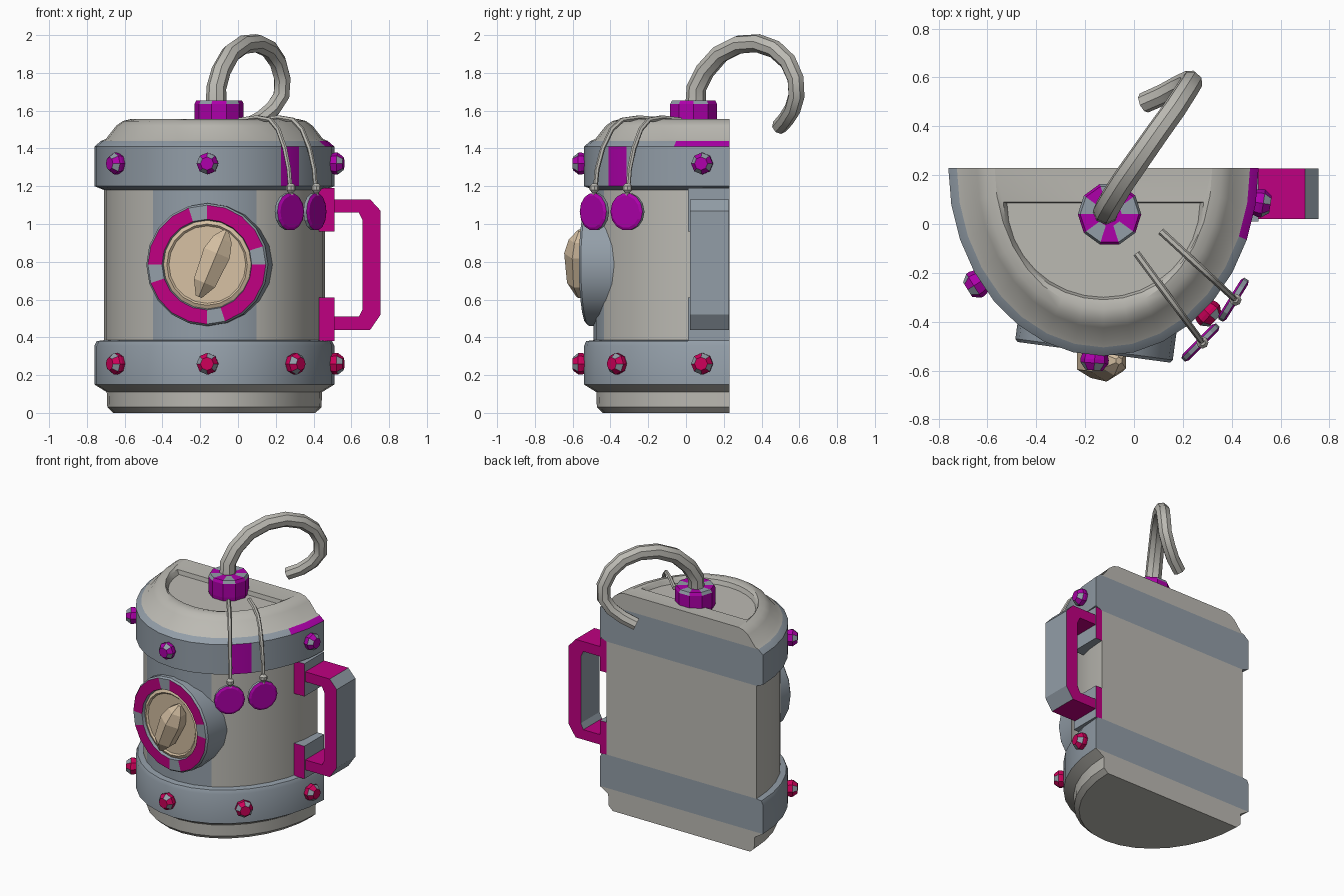
import bpy, bmesh
from math import pi, sin, cos, sqrt
from mathutils import Vector

if "Cube" in bpy.data.objects:
    bpy.data.objects.remove(bpy.data.objects["Cube"])


def material(name, rgb):
    m = bpy.data.materials.new(name)
    m.diffuse_color = (*rgb, 1)
    m.use_nodes = True
    m.node_tree.nodes["Principled BSDF"].inputs["Base Color"].default_value = m.diffuse_color
    return m


STONE = material("warm_grey", (0.50, 0.49, 0.45))
STEEL = material("blue_grey", (0.29, 0.34, 0.39))
PURPLE = material("purple", (0.42, 0.0, 0.40))
PINK = material("pink", (0.52, 0.0, 0.22))
RED = material("red", (0.60, 0.0, 0.10))
BEIGE = material("beige", (0.66, 0.52, 0.36))


def finish(obj, smooth):
    bpy.ops.object.select_all(action='DESELECT')
    obj.select_set(True)
    bpy.context.view_layer.objects.active = obj
    if smooth:
        bpy.ops.object.shade_smooth_by_angle(angle=0.6)
    return obj


def to_object(name, bm, mats, smooth):
    bmesh.ops.recalc_face_normals(bm, faces=bm.faces)
    me = bpy.data.meshes.new(name)
    bm.to_mesh(me)
    bm.free()
    for m in mats:
        me.materials.append(m)
    obj = bpy.data.objects.new(name, me)
    bpy.context.collection.objects.link(obj)
    return finish(obj, smooth)


def loft(name, rings, mats, pick=lambda row, seg: 0, smooth=True):
    """Skin a stack of equal point rings and cap both ends."""
    bm = bmesh.new()
    rows = [[bm.verts.new(p) for p in r] for r in rings]
    n = len(rows[0])
    for k in range(len(rows) - 1):
        for i in range(n):
            j = (i + 1) % n
            f = bm.faces.new((rows[k][i], rows[k][j], rows[k + 1][j], rows[k + 1][i]))
            f.material_index = pick(k, i)
    for k, row in ((-1, rows[0]), (len(rows) - 1, rows[-1])):
        bm.faces.new(row).material_index = pick(k, 0)
    return to_object(name, bm, mats, smooth)


def lathe(name, profile, n, centre, axis, mats, pick=lambda r, s: 0, smooth=False):
    """Turn (radius, height) points about an axis."""
    q = Vector(axis).to_track_quat('Z', 'Y')
    c = Vector(centre)
    rings = [[c + q @ Vector((r * cos(2 * pi * i / n), r * sin(2 * pi * i / n), h))
              for i in range(n)] for r, h in profile]
    return loft(name, rings, mats, pick, smooth)


def prism(name, outline, y0, y1, mats, side, smooth=False):
    return loft(name, [[(x, y, z) for x, z in outline] for y in (y0, y1)],
                mats, lambda r, s: side if r == 0 else 0, smooth)


def tube(name, points, radius, mat, sides_res, kind='POLY'):
    cu = bpy.data.curves.new(name, 'CURVE')
    cu.dimensions = '3D'
    cu.bevel_depth = radius
    cu.bevel_resolution = sides_res
    cu.use_fill_caps = True
    cu.materials.append(mat)
    sp = cu.splines.new(kind)
    sp.points.add(len(points) - 1)
    for i, (p, co) in enumerate(zip(sp.points, points)):
        p.co = (*co, 1)
        p.radius = 1.08 - 0.25 * i / len(points)
    obj = bpy.data.objects.new(name, cu)
    bpy.context.collection.objects.link(obj)
    finish(obj, False)
    bpy.ops.object.convert(target='MESH')
    return finish(bpy.context.object, True)


# Half-round body with flat back
CX, BACK, A, B, N = -0.125, 0.23, 0.635, 0.77, 16


def d_ring(z, a, b, back=BACK):
    return [(CX + a * cos(pi * i / N), back - b * sin(pi * i / N), z) for i in range(N + 1)]


profile = [(0, -.10), (.03, -.068), (.11, -.065), (.15, 0), (.355, 0), (.38, -.012),
           (.385, -.05), (1.18, -.05), (1.20, 0), (1.41, 0), (1.44, -.035),
           (1.45, -.06), (1.52, -.115), (1.545, -.15), (1.555, -.19)]
rings = [d_ring(z, A + o, B + o) for z, o in profile]
rings += [d_ring(1.545, .41, .40, .09), d_ring(1.515, .395, .385, .085)]


def body_colour(row, seg):
    if (row == 8 and seg == 4) or (row == 9 and seg < 2):
        return 2
    if row in (3, 4, 5, 7, 8, 9) or (row == 6 and 6 <= seg <= 10):
        return 1
    return 0


loft("body", rings, [STONE, STEEL, PURPLE], body_colour)

# Faceted studs around both bands
for z, mat, xs in ((1.32, PURPLE, (-.63, -.16, .515)), (.26, RED, (-.63, -.16, .29, .515))):
    for k, x in enumerate(xs):
        c = (x - CX) / A
        if x > 0.5:
            c = 0.983
        s = sqrt(1 - c * c)
        lathe(f"stud_{mat.name}_{k}", [(.045, -.03), (.058, .015), (.058, .03), (.035, .06)], 8,
              (CX + A * c, BACK - B * s, z), (c / A, -s / B, 0), [mat, STEEL],
              lambda r, s: 1 if r == 2 and s % 2 else 0)

# Porthole ring, lens and crystal
axis = Vector((-.134, -.99, 0)).normalized()
centre = Vector((-.165, -.525, .785))
lathe("porthole_ring", [(.325, -.25), (.325, -.012), (.315, 0), (.24, 0), (.23, -.035)], 20,
      centre, axis, [STEEL, PINK], lambda r, s: 1 if r == 2 and s % 5 else 0, True)
lathe("porthole_lens", [(.235, -.05), (.235, -.02), (.215, -.01), (.205, -.02)], 20,
      centre, axis, [BEIGE])
lathe("crystal", [(.02, -.19), (.07, -.11), (.085, .06), (.06, .14), (.015, .19)], 6,
      (-.135, -.56, .79), (.15, 0, .36), [BEIGE])

# Side handle with two mounting brackets
loop = [(.46, 1.13), (.70, 1.13), (.755, 1.07), (.755, .52), (.70, .44), (.46, .44),
        (.46, .51), (.64, .51), (.66, .55), (.66, 1.02), (.64, 1.06), (.46, 1.06)]
loft("handle", [[(x, y, z) for x, z in loop] for y in (.02, .228)], [PINK, STEEL],
     lambda r, s: 1 if r == 0 and s in (1, 2, 3, 7, 8, 9) else 0, False)
for name, z0, z1 in (("upper_bracket", .96, 1.19), ("lower_bracket", .38, .61)):
    prism(name, [(.42, z0), (.51, z0), (.51, z1), (.42, z1)], .01, .229, [PINK, STEEL], 1)

# Collar with alternating top sectors
lathe("collar", [(.125, 1.50), (.13, 1.54), (.13, 1.635), (.12, 1.655), (.05, 1.655)], 10,
      (-.1, .04, 0), (0, 0, 1), [PURPLE, STEEL], lambda r, s: int(r >= 2 and s % 2))

# Curved hook
tube("hook", [(-.115, .05, 1.62), (-.115, .055, 1.72), (-.09, .10, 1.81), (-.04, .18, 1.90),
              (.03, .28, 1.95), (.10, .38, 1.957), (.165, .47, 1.925), (.21, .54, 1.86),
              (.235, .58, 1.77), (.23, .585, 1.68), (.185, .565, 1.61), (.12, .53, 1.555),
              (.04, .495, 1.515)], .05, STONE, 2)

# Two cords with beads and hanging discs
for k, (start, end, normal) in enumerate((((.01, -.12), (.28, -.485), (.7, -.7, 0)),
                                          ((.11, -.03), (.415, -.31), (.85, -.53, 0)))):
    s, e = Vector(start), Vector(end)
    path = [(*s.lerp(e, t), z) for t, z in ((0, 1.55), (.35, 1.562), (.6, 1.55), (.75, 1.50),
                                            (.88, 1.40), (.96, 1.29), (1, 1.14))]
    tube(f"cord_{k}", path, .014, STONE, 1)
    lathe(f"bead_{k}", [(.012, -.025), (.025, -.01), (.025, .01), (.012, .025)], 8,
          (*e, 1.19), (0, 0, 1), [STONE])
    lathe(f"pendant_{k}", [(.085, -.018), (.1, -.01), (.1, .01), (.085, .018)], 14,
          (e.x - .008, e.y, 1.065), normal, [PURPLE, STEEL], lambda r, s: int(r == 1))
